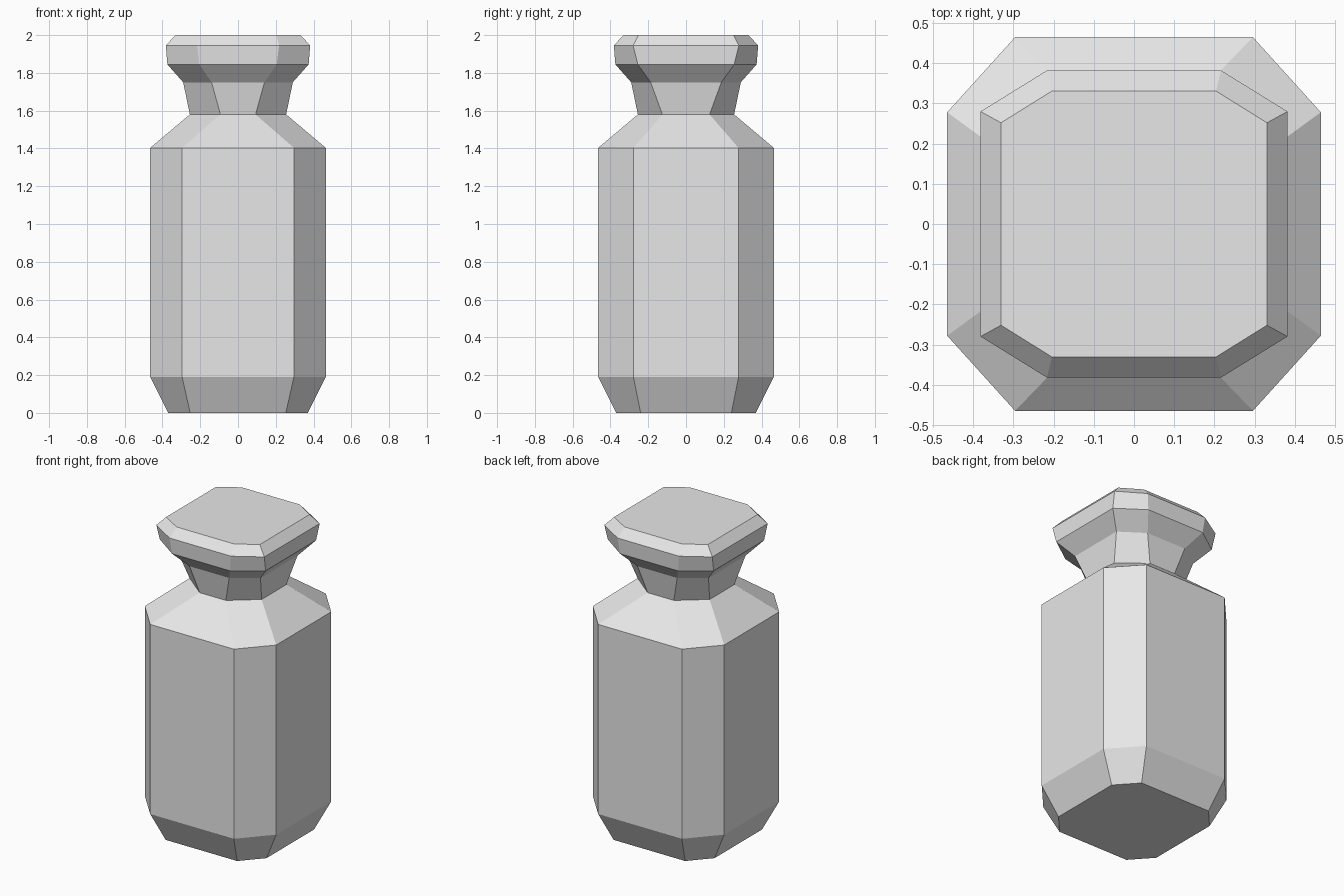
import bpy
import bmesh

cube = bpy.data.objects.get("Cube")
if cube:
    bpy.data.objects.remove(cube, do_unlink=True)

grey = bpy.data.materials.new("light_grey")
grey.use_nodes = True
grey.diffuse_color = (0.8, 0.8, 0.8, 1)
grey.node_tree.nodes["Principled BSDF"].inputs["Base Color"].default_value = (0.8, 0.8, 0.8, 1)


def loft(name, rings, cap_bottom=False, cap_top=False):
    """Flat-sided loft; each ring is (z, half width, half front edge, half side edge)."""
    bm = bmesh.new()
    loops = []
    for z, h, fx, sy in rings:
        corners = [(fx, -h), (h, -sy), (h, sy), (fx, h),
                   (-fx, h), (-h, sy), (-h, -sy), (-fx, -h)]
        loops.append([bm.verts.new((x, y, z)) for x, y in corners])
    for low, high in zip(loops, loops[1:]):
        for i in range(len(low)):
            j = (i + 1) % len(low)
            bm.faces.new((low[i], low[j], high[j], high[i]))
    if cap_bottom:
        bm.faces.new(loops[0][::-1])
    if cap_top:
        bm.faces.new(loops[-1])
    mesh = bpy.data.meshes.new(name)
    bm.to_mesh(mesh)
    bm.free()
    mesh.materials.append(grey)
    obj = bpy.data.objects.new(name, mesh)
    bpy.context.collection.objects.link(obj)
    return obj


# Ring where the neck meets the shoulder
neck_base = (1.58, 0.255, 0.093, 0.125)

# Bevelled foot, straight walls and sloping shoulder
loft("bottle_body", [
    (0.0, 0.37, 0.253, 0.24),
    (0.19, 0.465, 0.296, 0.278),
    (1.403, 0.465, 0.296, 0.278),
    neck_base,
], cap_bottom=True)

# Flared neck and bevelled stopper
loft("neck_and_stopper", [
    neck_base,
    (1.75, 0.29, 0.14, 0.187),
    (1.845, 0.374, 0.205, 0.255),
    (1.945, 0.382, 0.217, 0.28),
    (2.0, 0.331, 0.204, 0.252),
], cap_top=True)
